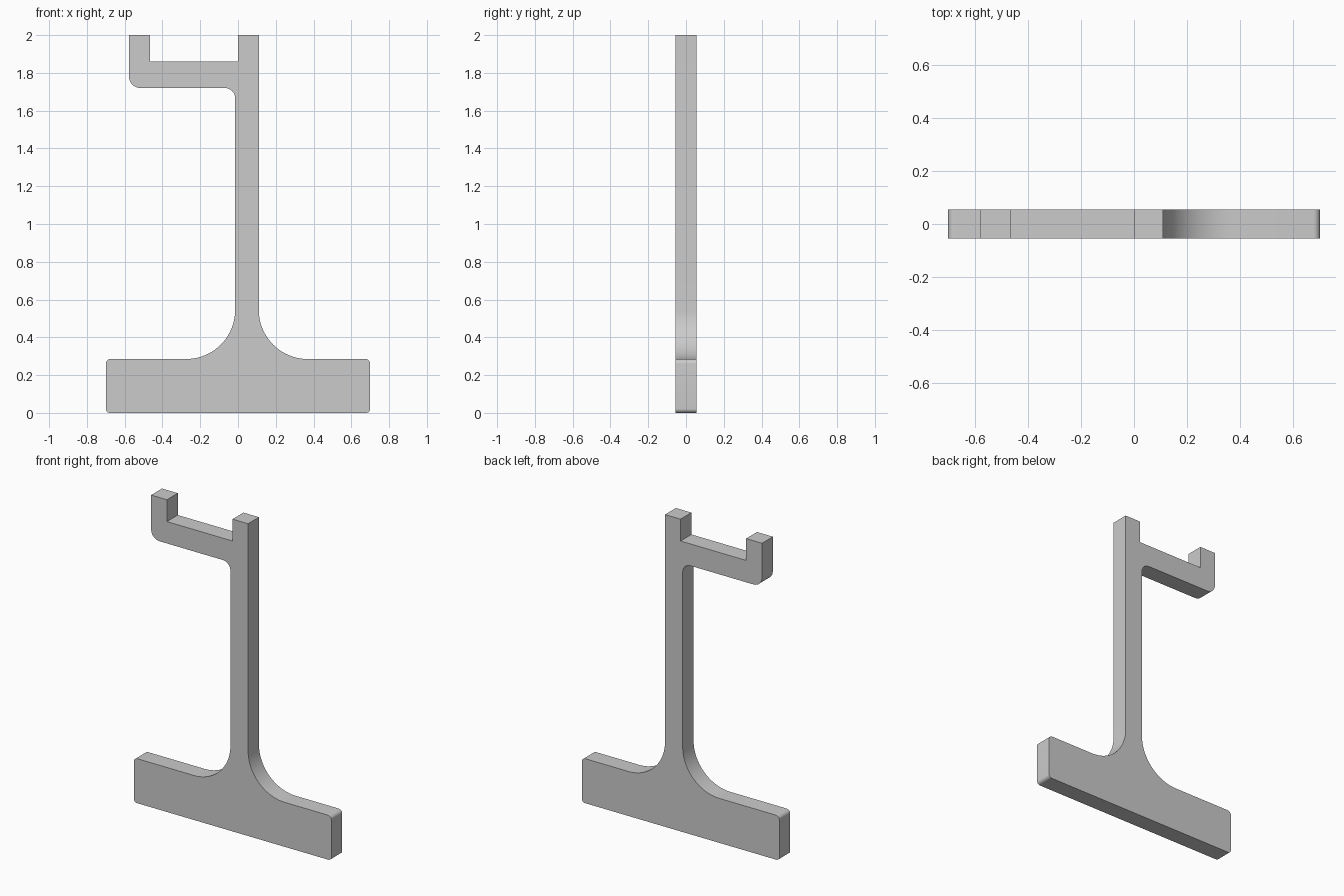
import bpy, bmesh, math
from mathutils import Vector

if "Cube" in bpy.data.objects:
    bpy.data.objects.remove(bpy.data.objects["Cube"])

DEPTH = 0.11

# Outline corners (x, z, fillet radius), counter-clockwise seen from the front
OUTLINE = [
    (-0.70, 0.00, 0.022), (0.70, 0.00, 0.022),      # foot bottom
    (0.70, 0.285, 0.025), (0.11, 0.285, 0.26),      # foot right, sweep to post
    (0.11, 2.00, 0), (0.00, 2.00, 0),               # post top
    (0.00, 1.86, 0), (-0.465, 1.86, 0),             # arm top
    (-0.465, 2.00, 0), (-0.577, 2.00, 0),           # hook tip
    (-0.577, 1.72, 0.06), (-0.015, 1.72, 0.055),    # arm underside
    (-0.015, 0.285, 0.26), (-0.70, 0.285, 0.025),   # sweep to foot left
]


def rounded(corners):
    """Replace each right-angle corner with a tangent arc."""
    pts = []
    for i, (x, z, r) in enumerate(corners):
        p = Vector((x, z))
        if r == 0:
            pts.append(p)
            continue
        a = (Vector(corners[i - 1][:2]) - p).normalized()
        b = (Vector(corners[(i + 1) % len(corners)][:2]) - p).normalized()
        centre = p + (a + b) * r
        steps = 20 if r > 0.1 else 8
        for k in range(steps + 1):
            t = k / steps * math.pi / 2
            pts.append(centre - b * r * math.cos(t) - a * r * math.sin(t))
    return pts


# Upright stand with foot, post and side hook as one flat solid
bm = bmesh.new()
face = bm.faces.new([bm.verts.new((p.x, -DEPTH / 2, p.y)) for p in rounded(OUTLINE)])
ext = bmesh.ops.extrude_face_region(bm, geom=[face], use_keep_orig=True)
bmesh.ops.translate(bm, vec=(0, DEPTH, 0),
                    verts=[g for g in ext["geom"] if isinstance(g, bmesh.types.BMVert)])
bmesh.ops.recalc_face_normals(bm, faces=bm.faces)
mesh = bpy.data.meshes.new("hook_stand")
bm.to_mesh(mesh)
bm.free()
stand = bpy.data.objects.new("hook_stand", mesh)
bpy.context.collection.objects.link(stand)

# Smooth rounded edges, crisp front and back
bpy.context.view_layer.objects.active = stand
stand.select_set(True)
bpy.ops.object.shade_smooth_by_angle(angle=math.radians(30))
